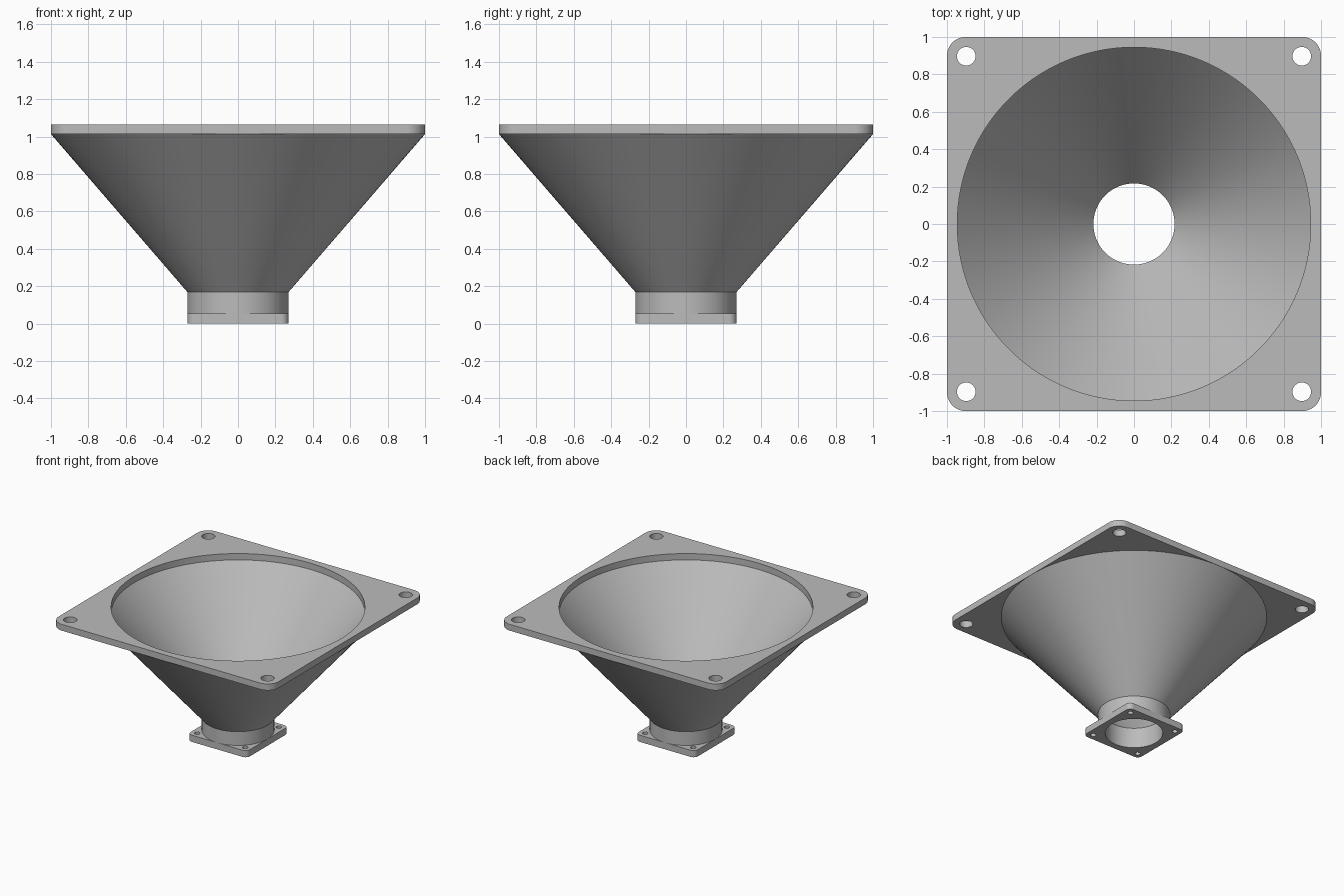
import bpy
import bmesh
from math import cos, sin, pi, radians
from mathutils import Vector

SEGMENTS = 128
THROAT, MOUTH = 0.217, 0.945      # inner radii
FLANGE_BASE, TOP = 1.013, 1.065   # height of the mouth flange
PLATE, NECK = 0.055, 0.168        # top of base plate, top of neck

cube = bpy.data.objects.get("Cube")
if cube:
    bpy.data.objects.remove(cube, do_unlink=True)

grey = bpy.data.materials.new("plain grey")
grey.use_nodes = True
grey.diffuse_color = (0.5, 0.5, 0.5, 1)
grey.node_tree.nodes["Principled BSDF"].inputs["Base Color"].default_value = (0.5, 0.5, 0.5, 1)


def finish(name, bm):
    mesh = bpy.data.meshes.new(name)
    bm.to_mesh(mesh)
    bm.free()
    mesh.materials.append(grey)
    obj = bpy.data.objects.new(name, mesh)
    bpy.context.collection.objects.link(obj)
    bpy.ops.object.select_all(action='DESELECT')
    obj.select_set(True)
    bpy.context.view_layer.objects.active = obj
    bpy.ops.object.shade_smooth_by_angle(angle=radians(25))
    return obj


def arc(cx, cy, r, start, sweep, count):
    return [(cx + r * cos(start + sweep * i / count),
             cy + r * sin(start + sweep * i / count)) for i in range(count)]


def flange(name, half, corner, bore, hole_at, hole_r, z0, z1):
    """Rounded square plate with a central bore and four corner holes."""
    signs = [(1, 1), (-1, 1), (-1, -1), (1, -1)]
    outline = []
    for k, (sx, sy) in enumerate(signs):
        c = half - corner
        outline += arc(sx * c, sy * c, corner, k * pi / 2, pi / 2 * 13 / 12, 13)
    loops = [outline, arc(0, 0, bore, 0, 2 * pi, SEGMENTS)]
    loops += [arc(sx * hole_at, sy * hole_at, hole_r, 0, 2 * pi, 32) for sx, sy in signs]

    bm = bmesh.new()
    for loop in loops:
        verts = [bm.verts.new((x, y, z0)) for x, y in loop]
        for a, b in zip(verts, verts[1:] + verts[:1]):
            bm.edges.new((a, b))
    bmesh.ops.triangle_fill(bm, edges=bm.edges[:], use_beauty=True, normal=Vector((0, 0, 1)))
    raised = bmesh.ops.extrude_face_region(bm, geom=bm.faces[:], use_keep_orig=True)["geom"]
    top = [v for v in raised if isinstance(v, bmesh.types.BMVert)]
    bmesh.ops.translate(bm, verts=top, vec=(0, 0, z1 - z0))
    bmesh.ops.recalc_face_normals(bm, faces=bm.faces[:])
    return finish(name, bm)


def lathe(name, profile):
    """Spin an open (radius, height) profile around z."""
    bm = bmesh.new()
    rings = [[bm.verts.new((x, y, z)) for x, y in arc(0, 0, r, 0, 2 * pi, SEGMENTS)]
             for r, z in profile]
    for low, high in zip(rings, rings[1:]):
        for i in range(SEGMENTS):
            j = (i + 1) % SEGMENTS
            bm.faces.new((low[i], low[j], high[j], high[i]))
    return finish(name, bm)


# Square plates at the mouth and at the base
flange("mouth_flange", 1.0, 0.1, MOUTH, 0.897, 0.05, FLANGE_BASE, TOP)
flange("base_flange", 0.27, 0.04, THROAT, 0.218, 0.021, 0, PLATE)

# Outer and inner walls of the neck and cone, closed by the two plates
lathe("outer_wall", [(0.27, PLATE), (0.27, NECK), (1.0, FLANGE_BASE)])
lathe("inner_wall", [(MOUTH, FLANGE_BASE), (THROAT, NECK), (THROAT, PLATE)])
